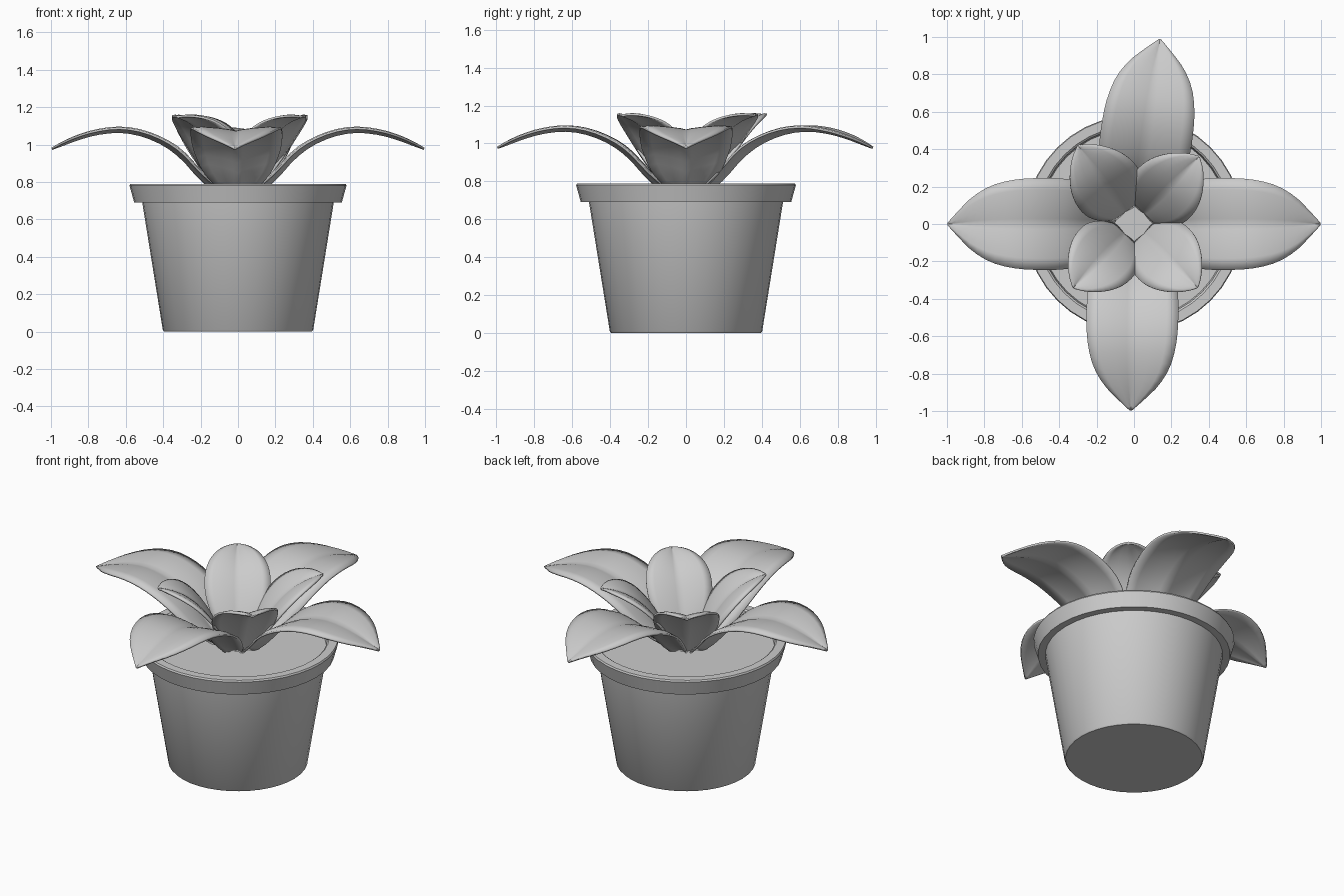
import bpy, bmesh, math
from mathutils import Vector

if "Cube" in bpy.data.objects:
    bpy.data.objects.remove(bpy.data.objects["Cube"])


def finish(name, bm, angle):
    bmesh.ops.recalc_face_normals(bm, faces=bm.faces[:])
    me = bpy.data.meshes.new(name)
    bm.to_mesh(me)
    bm.free()
    ob = bpy.data.objects.new(name, me)
    bpy.context.collection.objects.link(ob)
    bpy.context.view_layer.objects.active = ob
    ob.select_set(True)
    bpy.ops.object.shade_smooth_by_angle(angle=math.radians(angle))
    ob.select_set(False)
    return ob


def lathe(name, profile, n=40):
    bm = bmesh.new()
    rings = [[bm.verts.new((r * math.cos(2 * math.pi * i / n), r * math.sin(2 * math.pi * i / n), z))
              for i in range(n)] for r, z in profile]
    for a, b in zip(rings, rings[1:]):
        for i in range(n):
            j = (i + 1) % n
            bm.faces.new((a[i], a[j], b[j], b[i]))
    bm.faces.new(rings[0])
    bm.faces.new(rings[-1])
    return finish(name, bm, 35)


def sample(rows, t):
    # Catmull-Rom through rows of (radius, height, half width, channel depth)
    f = t * (len(rows) - 1)
    i = min(int(f), len(rows) - 2)
    u = f - i
    p = [Vector(rows[max(0, min(len(rows) - 1, i + k))]) for k in (-1, 0, 1, 2)]
    return 0.5 * (2 * p[1] + (p[2] - p[0]) * u + (2 * p[0] - 5 * p[1] + 4 * p[2] - p[3]) * u * u
                  + (3 * p[1] - p[0] - 3 * p[2] + p[3]) * u ** 3)


def leaf(name, rows, degrees, stretch=1.0, steps=20):
    a = math.radians(degrees)
    out, side = Vector((math.cos(a), math.sin(a), 0)), Vector((-math.sin(a), math.cos(a), 0))
    across = [(-1, .8), (-.75, 1), (-.4, .7), (-.12, .3), (0, 0), (.12, .3), (.4, .7), (.75, 1), (1, .8)]
    bm = bmesh.new()
    grid = []
    for s in range(steps + 1):
        r, z, w, d = sample(rows, s / steps)
        w = max(w, 0.004)
        grid.append([bm.verts.new(out * r * stretch + side * w * u + Vector((0, 0, z + d * h)))
                     for u, h in across])
    for g, h in zip(grid, grid[1:]):
        for i in range(len(across) - 1):
            bm.faces.new((g[i], g[i + 1], h[i + 1], h[i]))
    ob = finish(name, bm, 60)
    m = ob.modifiers.new("thickness", 'SOLIDIFY')
    m.thickness = 0.012
    m.offset = 0
    return ob


# Pot with stepped rim, closed bottom and inner wall
pot = lathe("pot", [(.395, 0), (.402, .008), (.512, .69), (.555, .69), (.58, .78), (.575, .79),
                    (.525, .79), (.515, .782), (.50, .70)])
# Soil disc
soil = lathe("soil", [(.505, .72), (.508, .75)])

# Long drooping outer leaves
outer = [(.10, .73, .10, .04), (.20, .815, .18, .045), (.30, .925, .228, .04),
         (.40, 1.0, .243, .03), (.52, 1.05, .245, .025), (.64, 1.068, .236, .022),
         (.76, 1.055, .205, .02), (.86, 1.027, .145, .018), (.94, .997, .065, .012),
         (.995, .977, .004, 0)]
for i, ang in enumerate((0, 82, 180, 269)):
    leaf("outer_leaf_%d" % (i + 1), outer, ang)

# Short upright inner leaves
inner = [(.075, .73, .075, .02), (.12, .83, .14, .03), (.18, .93, .182, .035), (.25, 1.02, .19, .03),
         (.32, 1.08, .172, .028), (.39, 1.118, .13, .024), (.45, 1.138, .07, .016), (.49, 1.148, .004, 0)]
for i, (ang, st) in enumerate(((46, 1.02), (125.5, 1.05), (226.5, .96), (315, .98))):
    leaf("inner_leaf_%d" % (i + 1), inner, ang, st)
